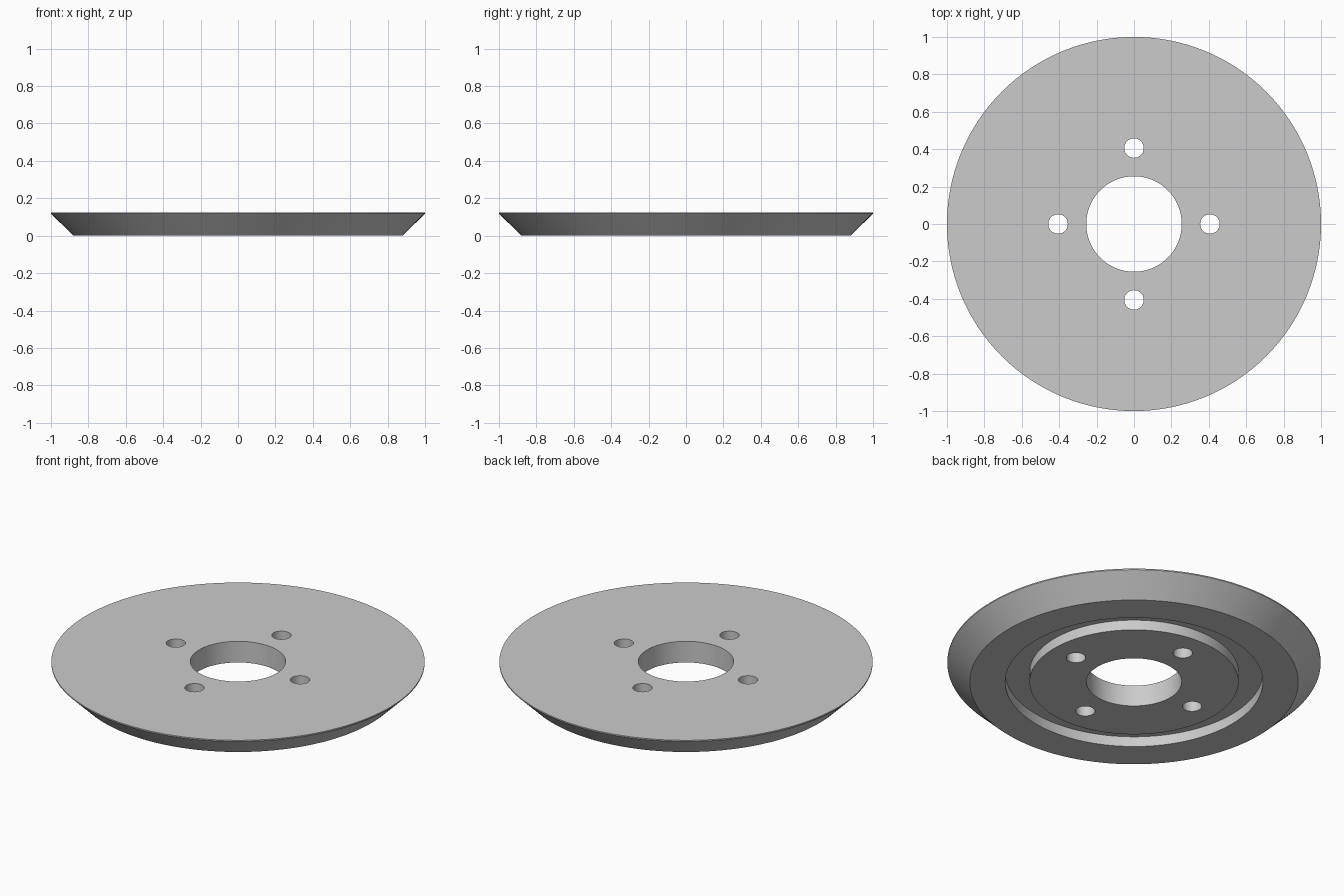
import bpy
import bmesh
import math
from mathutils import Matrix, Vector

SEGMENTS = 128
HEIGHT = 0.125

cube = bpy.data.objects.get("Cube")
if cube:
    bpy.data.objects.remove(cube, do_unlink=True)

# Plain grey metal
grey = bpy.data.materials.new("plain_grey")
grey.use_nodes = True
colour = (0.6, 0.6, 0.6, 1)
grey.diffuse_color = colour
grey.node_tree.nodes["Principled BSDF"].inputs["Base Color"].default_value = colour


def add_object(name, bm):
    bmesh.ops.recalc_face_normals(bm, faces=bm.faces)
    mesh = bpy.data.meshes.new(name)
    bm.to_mesh(mesh)
    bm.free()
    mesh.materials.append(grey)
    obj = bpy.data.objects.new(name, mesh)
    bpy.context.collection.objects.link(obj)
    return obj


def lathe(name, profile):
    """Spin a closed (radius, height) profile around z."""
    bm = bmesh.new()
    verts = [bm.verts.new((r, 0, z)) for r, z in profile]
    edges = [bm.edges.new((a, b)) for a, b in zip(verts, verts[1:] + verts[:1])]
    bmesh.ops.spin(bm, geom=verts + edges, cent=(0, 0, 0), axis=(0, 0, 1),
                   angle=math.tau, steps=SEGMENTS, use_merge=True)
    bmesh.ops.remove_doubles(bm, verts=bm.verts, dist=0.0001)
    return add_object(name, bm)


# Disc with centre bore, chamfered rim and a ring groove underneath
disc = lathe("disc", [
    (0.255, 0), (0.56, 0), (0.56, 0.06), (0.69, 0.06), (0.69, 0),
    (0.88, 0), (1, 0.118), (1, HEIGHT), (0.255, HEIGHT),
])

# Four bolt holes around the bore
bm = bmesh.new()
for i in range(4):
    spot = Matrix.Rotation(i * math.pi / 2, 4, 'Z') @ Vector((0.406, 0, HEIGHT / 2))
    bmesh.ops.create_cone(bm, cap_ends=True, segments=48, radius1=0.052,
                          radius2=0.052, depth=0.4, matrix=Matrix.Translation(spot))
cutter = add_object("bolt_hole_cutter", bm)
cutter.hide_render = True

boolean = disc.modifiers.new("bolt_holes", 'BOOLEAN')
boolean.operation = 'DIFFERENCE'
boolean.solver = 'EXACT'
boolean.object = cutter

bpy.ops.object.select_all(action='DESELECT')
disc.select_set(True)
bpy.context.view_layer.objects.active = disc
bpy.ops.object.modifier_apply(modifier=boolean.name)
bpy.data.objects.remove(cutter, do_unlink=True)

# Smooth round walls, crisp rims
bpy.ops.object.shade_smooth_by_angle(angle=math.radians(30))
